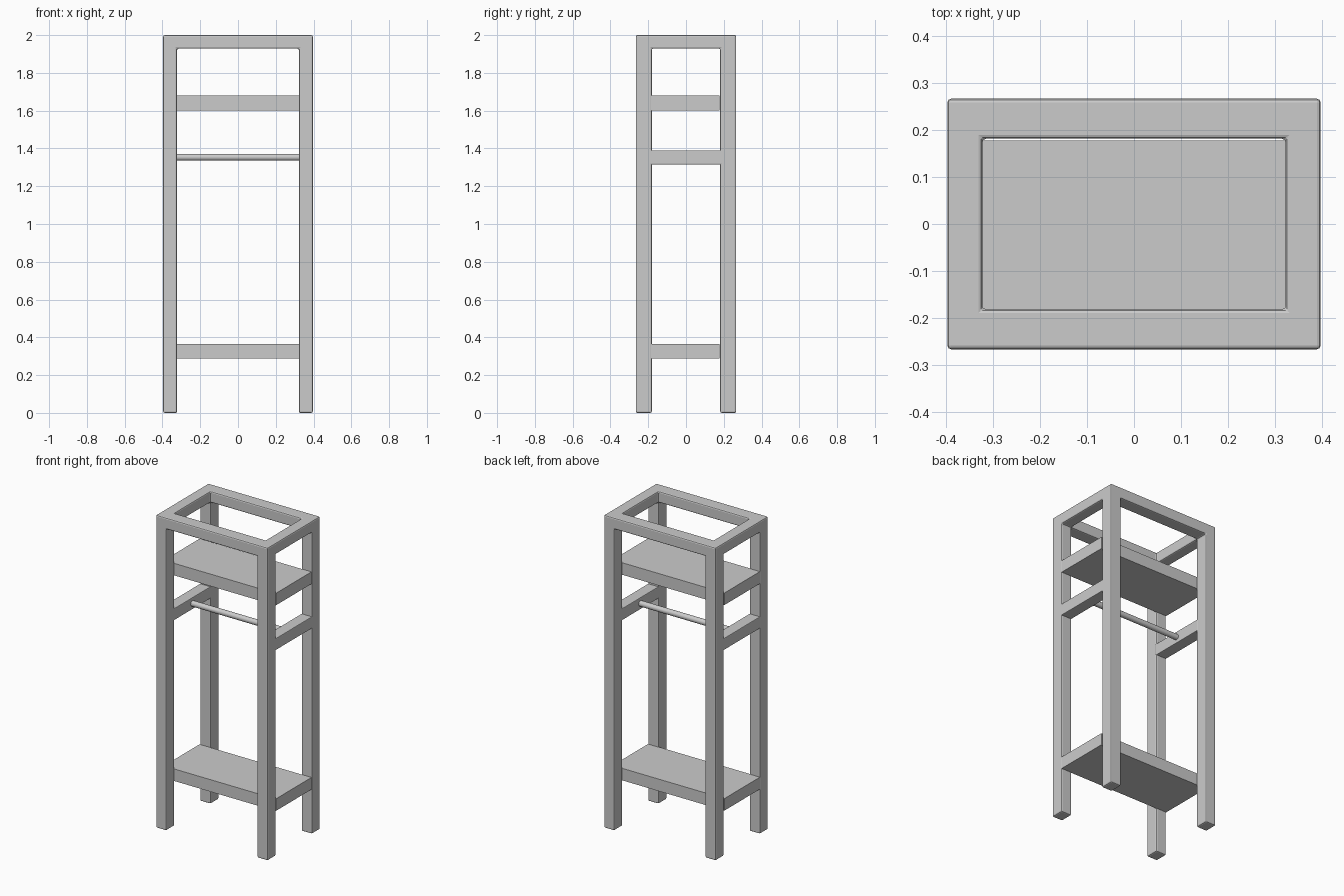
import bpy
import bmesh
from itertools import product
from mathutils import Vector, Matrix

if "Cube" in bpy.data.objects:
    bpy.data.objects.remove(bpy.data.objects["Cube"], do_unlink=True)

GREY = (0.6, 0.6, 0.6, 1)
mat = bpy.data.materials.new("grey wood")
mat.use_nodes = True
mat.diffuse_color = GREY
mat.node_tree.nodes["Principled BSDF"].inputs["Base Color"].default_value = GREY

# Half sizes of the frame, outside and between the legs
X, Y, IX, IY = 0.396, 0.266, 0.322, 0.181


def finish(bm, name, bevel=0.0):
    mesh = bpy.data.meshes.new(name)
    bmesh.ops.recalc_face_normals(bm, faces=bm.faces)
    bm.to_mesh(mesh)
    bm.free()
    mesh.materials.append(mat)
    obj = bpy.data.objects.new(name, mesh)
    bpy.context.collection.objects.link(obj)
    if bevel:
        mod = obj.modifiers.new("soft edges", 'BEVEL')
        mod.width = bevel
        mod.segments = 2
        mod.limit_method = 'ANGLE'
    return obj


def box(name, lo, hi, bevel=0.0):
    lo, hi = Vector(lo), Vector(hi)
    bm = bmesh.new()
    bmesh.ops.create_cube(bm, size=1, matrix=Matrix.Translation((lo + hi) / 2)
                          @ Matrix.Diagonal((hi - lo).to_4d()))
    return finish(bm, name, bevel)


# Legs and top rails as one seamless frame: a ring of cells, legs pulled down from its corners
bm = bmesh.new()
xs, ys, rail_z = (-X, -IX, IX, X), (-Y, -IY, IY, Y), 1.928
grid = {(i, j): bm.verts.new((xs[i], ys[j], rail_z)) for i, j in product(range(4), repeat=2)}
ring, corners = [], []
for i, j in product(range(3), repeat=2):
    if (i, j) == (1, 1):
        continue
    f = bm.faces.new([grid[i, j], grid[i + 1, j], grid[i + 1, j + 1], grid[i, j + 1]])
    ring.append(f)
    if i != 1 and j != 1:
        corners.append(f)
top = bmesh.ops.extrude_face_region(bm, geom=ring, use_keep_orig=True)
bmesh.ops.translate(bm, vec=(0, 0, 2 - rail_z),
                    verts=[g for g in top["geom"] if isinstance(g, bmesh.types.BMVert)])
for f in corners:
    leg = bmesh.ops.extrude_discrete_faces(bm, faces=[f])["faces"][0]
    bmesh.ops.translate(bm, vec=(0, 0, -rail_z), verts=leg.verts)
frame = finish(bm, "frame", 0.008)

# Shelves, set between the front and back legs
for name, z in (("lower_shelf", 0.287), ("upper_shelf", 1.602)):
    box(name, (-X, -IY - 0.003, z), (X, IY - 0.004, z + 0.077))

# Side rails that carry the hanging rod
for name, x in (("right_side_rail", -X), ("left_side_rail", IX)):
    box(name, (x, -IY - 0.01, 1.315), (x + X - IX, IY + 0.01, 1.39), 0.004)

# Hanging rod
bm = bmesh.new()
bmesh.ops.create_cone(bm, cap_ends=True, segments=24, radius1=0.018, radius2=0.018,
                      depth=2 * IX + 0.04,
                      matrix=Matrix.Translation((0, 0, 1.353)) @ Matrix.Rotation(1.5708, 4, 'Y'))
rod = finish(bm, "hanging_rod")
bpy.ops.object.select_all(action='DESELECT')
rod.select_set(True)
bpy.context.view_layer.objects.active = rod
bpy.ops.object.shade_smooth_by_angle()
